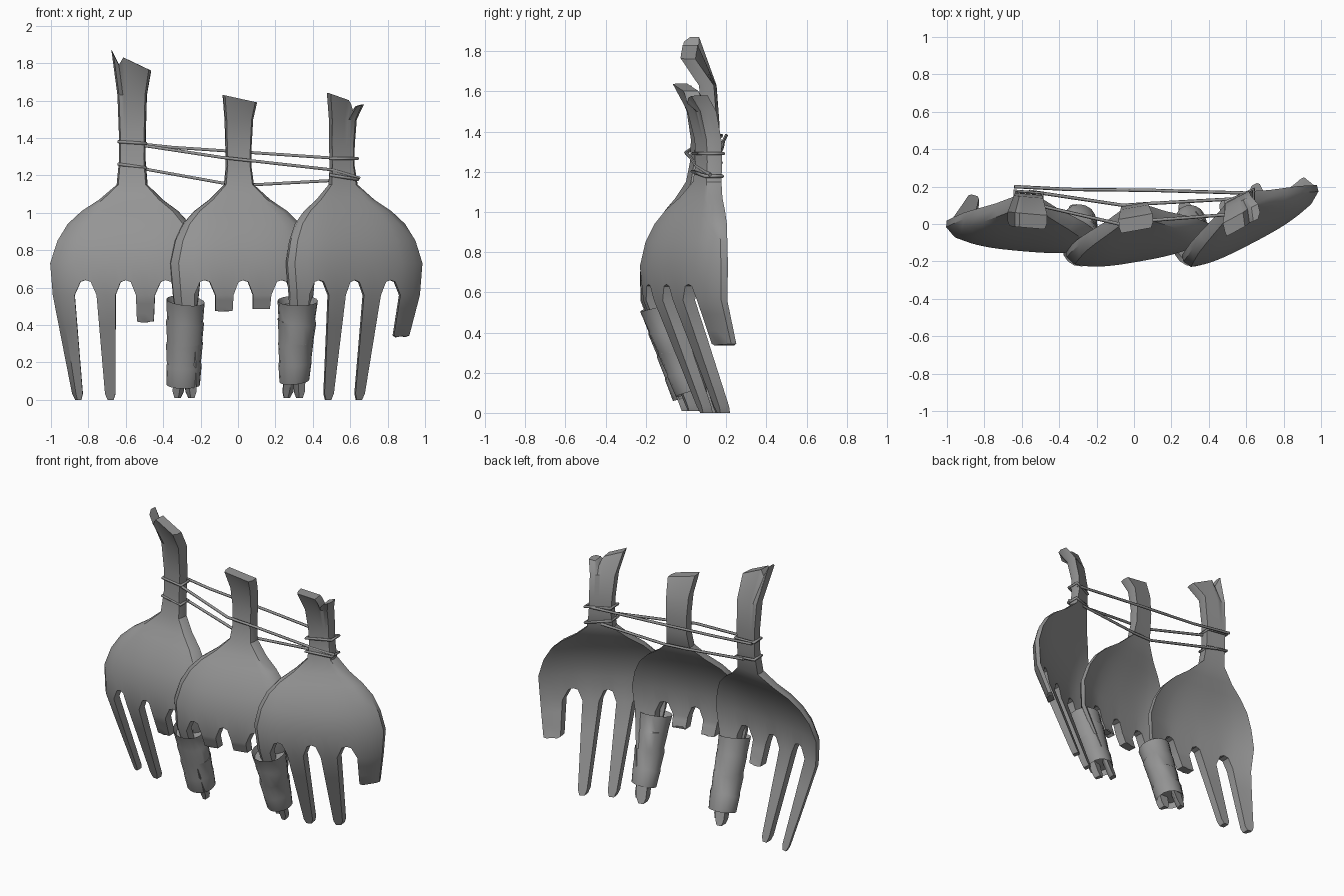
import bpy, bmesh, math, random
from mathutils import Vector

random.seed(4)
if "Cube" in bpy.data.objects:
    bpy.data.objects.remove(bpy.data.objects["Cube"])

metal = bpy.data.materials.new("worn grey")
metal.use_nodes = True
GREY = (0.3, 0.3, 0.3, 1)
metal.diffuse_color = GREY
metal.node_tree.nodes["Principled BSDF"].inputs["Base Color"].default_value = GREY


def finish(name, bm, angle=33):
    bmesh.ops.recalc_face_normals(bm, faces=bm.faces[:])
    mesh = bpy.data.meshes.new(name)
    bm.to_mesh(mesh)
    bm.free()
    obj = bpy.data.objects.new(name, mesh)
    bpy.context.collection.objects.link(obj)
    mesh.materials.append(metal)
    bpy.ops.object.select_all(action="DESELECT")
    obj.select_set(True)
    bpy.context.view_layer.objects.active = obj
    bpy.ops.object.shade_smooth_by_angle(angle=math.radians(angle))


def interp(points, x):
    for (a, p), (b, q) in zip(points, points[1:]):
        if x <= b:
            return p + (q - p) * (x - a) / (b - a)
    return points[-1][1]


# Fork body rows: height, half width, front depth, thickness
ROWS = [(0.6, 0.38, -0.2, 0.06), (0.73, 0.395, -0.2, 0.065), (0.85, 0.365, -0.165, 0.065),
        (0.94, 0.318, -0.12, 0.065), (1.01, 0.25, -0.075, 0.065), (1.07, 0.165, -0.03, 0.065),
        (1.15, 0.08, 0.012, 0.07), (1.25, 0.068, 0.03, 0.07), (1.36, 0.07, 0.035, 0.07),
        (1.5, 0.076, 0.015, 0.075), (1.62, 0.092, -0.035, 0.075)]
HALF = [0.07, 0.14, 0.27, 0.4, 0.48, 0.55, 0.62, 0.7, 0.89, 1]
COLS = [-u for u in reversed(HALF)] + [0] + HALF
TINES = [(-1, -0.89, -0.7), (-0.4, -0.27, -0.14), (0.14, 0.27, 0.4), (0.7, 0.89, 1)]
TIP_X = [-0.258, -0.09, 0.09, 0.258]
NECK = 1.15


def root_height(u):
    """Rounded arches between the tine roots."""
    for centre, half in ((0, 0.14), (0.55, 0.15)):
        d = abs(abs(u) - centre) / half
        if d < 1:
            return 0.56 + 0.08 * math.sqrt(1 - d * d)
    return 0.56


def make_fork(name, cx, y0, yaw, pitch, wide, stretch, lean, flare, bend, ends, top):
    bm = bmesh.new()
    c, s = math.cos(yaw), math.sin(yaw)
    quads = []

    def pair(lx, z, y, thick, edge):
        cup = 0.06 * abs(lx / 0.39) ** 3
        x = cx + lx * wide * c - 0.6 * s * y + lean * max(0, min(z, NECK) - 0.7)
        base = y0 + y + cup + lx * wide * s - pitch * (max(z, 0.55) - 0.85)
        if z > NECK:
            z = NECK + (z - NECK) * stretch
        return (bm.verts.new((x, base + (0.03 if edge else 0), z)),
                bm.verts.new((x - 0.3 * s * thick, base + thick, z)))

    def join(upper, lower):
        for i in range(len(upper) - 1):
            quads.append((upper[i], upper[i + 1], lower[i + 1], lower[i]))

    # Handle and bowl
    grid = []
    for k, (z, half, y, thick) in enumerate(ROWS):
        last = k == len(ROWS) - 1
        if last:
            half, y = half * flare, y - bend
        line = []
        for u in COLS:
            zz = root_height(u) if k == 0 else z
            if last:
                zz = NECK + (interp(top, u) - NECK) / stretch
            line.append(pair(u * half, zz, y, thick, abs(u) == 1))
        grid.append(line)
    for low, high in zip(grid, grid[1:]):
        join(high, low)

    # Tines, tapered, some snapped short
    for cols, tip, end in zip(TINES, TIP_X, ends):
        prev = [grid[0][COLS.index(u)] for u in cols]
        broken = end > 0.1
        for f in (0.3, 0.65, 0.94, 1):
            line = []
            z = 0.56 + (end - 0.56) * f
            t = (0.56 - z) / 0.56
            mid = (cols[0] + cols[2]) / 2 * 0.38 * (1 - t) + tip * t
            narrow = 0.6 if f == 1 else 1
            for u in cols:
                side = (u - cols[0]) / (cols[2] - cols[0]) * 2 - 1
                lx = u * 0.38 * (1 - t) + (tip + side * 0.026) * t
                lx = mid + (lx - mid) * narrow
                jag = random.uniform(0, 0.02) if broken and f == 1 else 0
                line.append(pair(lx, z + jag, -0.2 + 0.21 * t, 0.06 - 0.012 * t, abs(u) == 1))
            join(prev, line)
            prev = line

    # Front, back and side walls
    rim = {}
    for q in quads:
        bm.faces.new([p[0] for p in q])
        bm.faces.new([p[1] for p in reversed(q)])
        for a, b in zip(q, q[1:] + q[:1]):
            key = frozenset((a, b))
            rim[key] = None if key in rim else (a, b)
    for e in rim.values():
        if e:
            a, b = e
            bm.faces.new((a[0], a[1], b[1], b[0]))
    finish(name, bm)


make_fork("right_fork", -0.59, 0.055, math.radians(-5), 0.0, 1.03, 1.37, 0.05, 1.12, 0.04,
          (0, 0, 0.41, 0.01), [(-1, 1.87), (-0.62, 1.79), (-0.4, 1.83), (1, 1.76)])
make_fork("middle_fork", 0.008, 0.0, math.radians(10), 0.0, 1.0, 1.0, 0.0, 1.0, 0.0,
          (0.01, 0.47, 0.48, 0.01), [(-1, 1.63), (1, 1.59)])
make_fork("left_fork", 0.57, 0.083, math.radians(27.5), 0.09, 1.03, 1.0, 0.0, 1.12, 0.0,
          (0.01, 0, 0, 0.33), [(-1, 1.64), (0.2, 1.6), (0.4, 1.54), (0.62, 1.57), (1, 1.58)])


# Cloth strips wound round neighbouring tines
def make_wrap(name, top, bottom, r_top, r_bottom, bands=4, n=16):
    bm = bmesh.new()
    top, bottom = Vector(top), Vector(bottom)
    rings = []
    for b in range(bands):
        tilt = random.uniform(-0.015, 0.015)
        for f, grow in ((0, 1.03), (0.9, 0.99)):
            t = (b + f) / bands
            mid = top.lerp(bottom, t)
            r = (r_top + (r_bottom - r_top) * t) * grow
            ring = []
            for i in range(n):
                a = i * math.tau / n
                wob = r * random.uniform(0.985, 1.015)
                ring.append(bm.verts.new((mid.x + wob * math.cos(a), mid.y + 0.95 * wob * math.sin(a),
                                          mid.z + tilt * math.cos(a) + 0.25 * r * math.sin(a))))
            rings.append(ring)
    # Inner lip rings give the open ends some depth
    for src, where in ((rings[0], 0), (rings[-1], len(rings) + 1)):
        mid = sum((v.co for v in src), Vector()) / n
        shift = (bottom - top) * (0.08 if where == 0 else -0.08)
        rings.insert(where, [bm.verts.new(mid + (v.co - mid) * 0.86 + shift) for v in src])
    for a, b in zip(rings, rings[1:]):
        for i in range(n):
            j = (i + 1) % n
            bm.faces.new((a[i], a[j], b[j], b[i]))
    bm.faces.new(rings[0])
    bm.faces.new(rings[-1])
    finish(name, bm, 40)


make_wrap("right_cloth_wrap", (-0.28, -0.13, 0.53), (-0.292, 0.025, 0.07), 0.1, 0.09)
make_wrap("left_cloth_wrap", (0.32, -0.125, 0.53), (0.3, 0.03, 0.09), 0.105, 0.08)


# Binding wire: spans between handles and loops round them
def make_wire(name, points, closed=False):
    curve = bpy.data.curves.new(name, "CURVE")
    curve.dimensions = "3D"
    curve.bevel_depth = 0.009
    curve.bevel_resolution = 1
    curve.use_fill_caps = True
    spline = curve.splines.new("POLY")
    spline.points.add(len(points) - 1)
    for p, co in zip(spline.points, points):
        p.co = (*co, 1)
    spline.use_cyclic_u = closed
    curve.materials.append(metal)
    bpy.context.collection.objects.link(bpy.data.objects.new(name, curve))


def make_loop(name, x, y, z, yaw, drop):
    pts = []
    for sx, sy in ((-1, -1), (1, -1), (1, 1), (-1, 1)):
        dx, dy = 0.074 * sx, 0.042 * sy
        pts.append((x + dx, y + dy + dx * math.tan(yaw) * 0.9, z - drop * sx))
    make_wire(name, pts, True)


make_loop("right_upper_loop", -0.565, 0.13, 1.375, -0.09, 0.005)
make_loop("right_lower_loop", -0.565, 0.125, 1.25, -0.09, 0.01)
make_loop("left_upper_loop", 0.565, 0.111, 1.29, 0.47, 0.0)
make_loop("left_lower_loop", 0.567, 0.106, 1.19, 0.47, 0.012)
make_wire("back_wire", [(-0.64, 0.2, 1.38), (-0.35, 0.185, 1.35), (0.1, 0.18, 1.32), (0.62, 0.165, 1.285)])
make_wire("front_wire", [(-0.64, 0.13, 1.38), (-0.08, 0.0, 1.295), (0.1, 0.02, 1.275),
                         (0.5, 0.05, 1.23), (0.65, 0.12, 1.185)])
make_wire("lower_wire", [(-0.56, 0.175, 1.245), (-0.06, 0.1, 1.155), (0.09, 0.11, 1.15), (0.55, 0.135, 1.175)])
